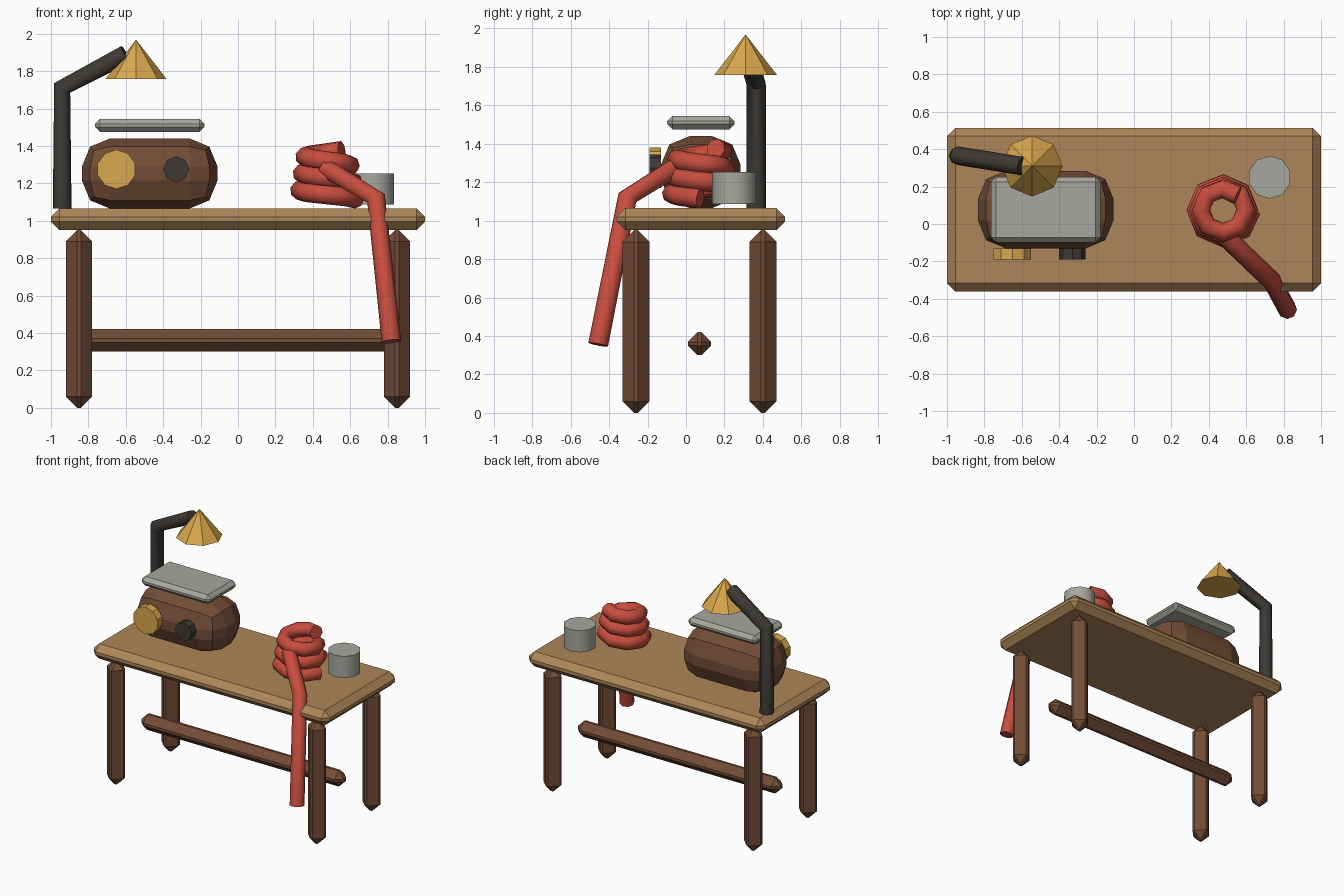
import bpy
import bmesh
from math import cos, sin, pi, radians
from mathutils import Matrix

cube = bpy.data.objects.get("Cube")
if cube:
    bpy.data.objects.remove(cube, do_unlink=True)


def material(name, rgb):
    m = bpy.data.materials.new(name)
    m.use_nodes = True
    colour = (*rgb, 1)
    m.diffuse_color = colour
    m.node_tree.nodes["Principled BSDF"].inputs["Base Color"].default_value = colour
    return m


OAK = material("light wood", (0.42, 0.24, 0.10))
BROWN = material("dark wood brown", (0.17, 0.073, 0.037))
RED = material("red", (0.58, 0.075, 0.048))
GOLD = material("gold", (0.70, 0.39, 0.075))
GREY = material("pale grey", (0.39, 0.39, 0.35))
DARK = material("charcoal", (0.048, 0.042, 0.036))


def add_object(name, bm, mat, location=(0, 0, 0)):
    mesh = bpy.data.meshes.new(name)
    bm.to_mesh(mesh)
    bm.free()
    mesh.materials.append(mat)
    obj = bpy.data.objects.new(name, mesh)
    obj.location = location
    bpy.context.collection.objects.link(obj)
    return obj


def activate(obj):
    bpy.ops.object.select_all(action='DESELECT')
    obj.select_set(True)
    bpy.context.view_layer.objects.active = obj


def box(name, mat, centre, size, bevel, segments=1):
    bm = bmesh.new()
    bmesh.ops.create_cube(bm, size=1, matrix=Matrix.Diagonal((*size, 1)))
    bmesh.ops.bevel(bm, geom=bm.edges[:], offset=bevel, segments=segments,
                    profile=0.5, affect='EDGES', clamp_overlap=True)
    return add_object(name, bm, mat, centre)


def cone(name, mat, centre, r1, r2, depth, sides, facing_front=False):
    bm = bmesh.new()
    bmesh.ops.create_cone(bm, cap_ends=True, segments=sides, radius1=r1, radius2=r2,
                          depth=depth)
    if facing_front:
        bmesh.ops.rotate(bm, verts=bm.verts, matrix=Matrix.Rotation(pi / 2, 3, 'X'))
    return add_object(name, bm, mat, centre)


def tube(name, mat, points, radius):
    curve = bpy.data.curves.new(name, 'CURVE')
    curve.dimensions = '3D'
    curve.bevel_depth = radius
    curve.bevel_resolution = 2
    curve.use_fill_caps = True
    spline = curve.splines.new('POLY')
    spline.points.add(len(points) - 1)
    for p, co in zip(spline.points, points):
        p.co = (*co, 1)
    curve.materials.append(mat)
    obj = bpy.data.objects.new(name, curve)
    bpy.context.collection.objects.link(obj)
    activate(obj)
    bpy.ops.object.convert(target='MESH')
    obj = bpy.context.object
    bpy.ops.object.shade_smooth_by_angle(angle=radians(50))
    return obj


# Workbench: top, four legs and the stretcher
box("table_top", OAK, (0, 0.077, 1.0075), (2, 0.875, 0.115), 0.045)
for side, x in (("left", 0.85), ("right", -0.85)):
    for end, y in (("front", -0.26), ("back", 0.40)):
        box(f"{end}_{side}_leg", BROWN, (x, y, 0.475), (0.14, 0.14, 0.95), 0.06)
box("stretcher", BROWN, (0, 0.07, 0.36), (1.72, 0.12, 0.12), 0.05)

# Rounded machine body with a floating lid and two dials
box("machine_body", BROWN, (-0.472, 0.077, 1.2525), (0.725, 0.415, 0.375), 0.15, 2)
box("machine_lid", GREY, (-0.472, 0.077, 1.51), (0.585, 0.35, 0.07), 0.027)
cone("large_dial", GOLD, (-0.65, -0.16, 1.275), 0.105, 0.105, 0.06, 10, True)
cone("small_dial", DARK, (-0.33, -0.16, 1.275), 0.07, 0.07, 0.06, 8, True)

# Lamp: bent post and conical shade
tube("lamp_post", DARK,
     [(-0.94, 0.365, 1.065), (-0.94, 0.365, 1.71), (-0.6, 0.31, 1.89)], 0.05)
cone("lamp_shade", GOLD, (-0.545, 0.31, 1.863), 0.163, 0, 0.21, 8)

# Cup
cup = cone("cup", GREY, (0.725, 0.25, 1.17), 0.115, 0.115, 0.165, 10)
activate(cup)
bpy.ops.object.shade_smooth_by_angle(angle=radians(40))

# Coiled rope: clockwise rising spiral that narrows upward, plus hanging end
STEPS = 23
coil = []
for i in range(STEPS + 1):
    t = i / STEPS
    a = -i * pi / 4
    r = 0.152 - 0.04 * t
    coil.append((0.475 + r * cos(a), 0.075 + r * sin(a), 1.117 + 0.258 * t))
tube("rope_coil", RED, coil, 0.052)
tube("rope_tail", RED,
     [(0.47, -0.05, 1.28), (0.738, -0.305, 1.12), (0.82, -0.457, 0.355)], 0.052)
